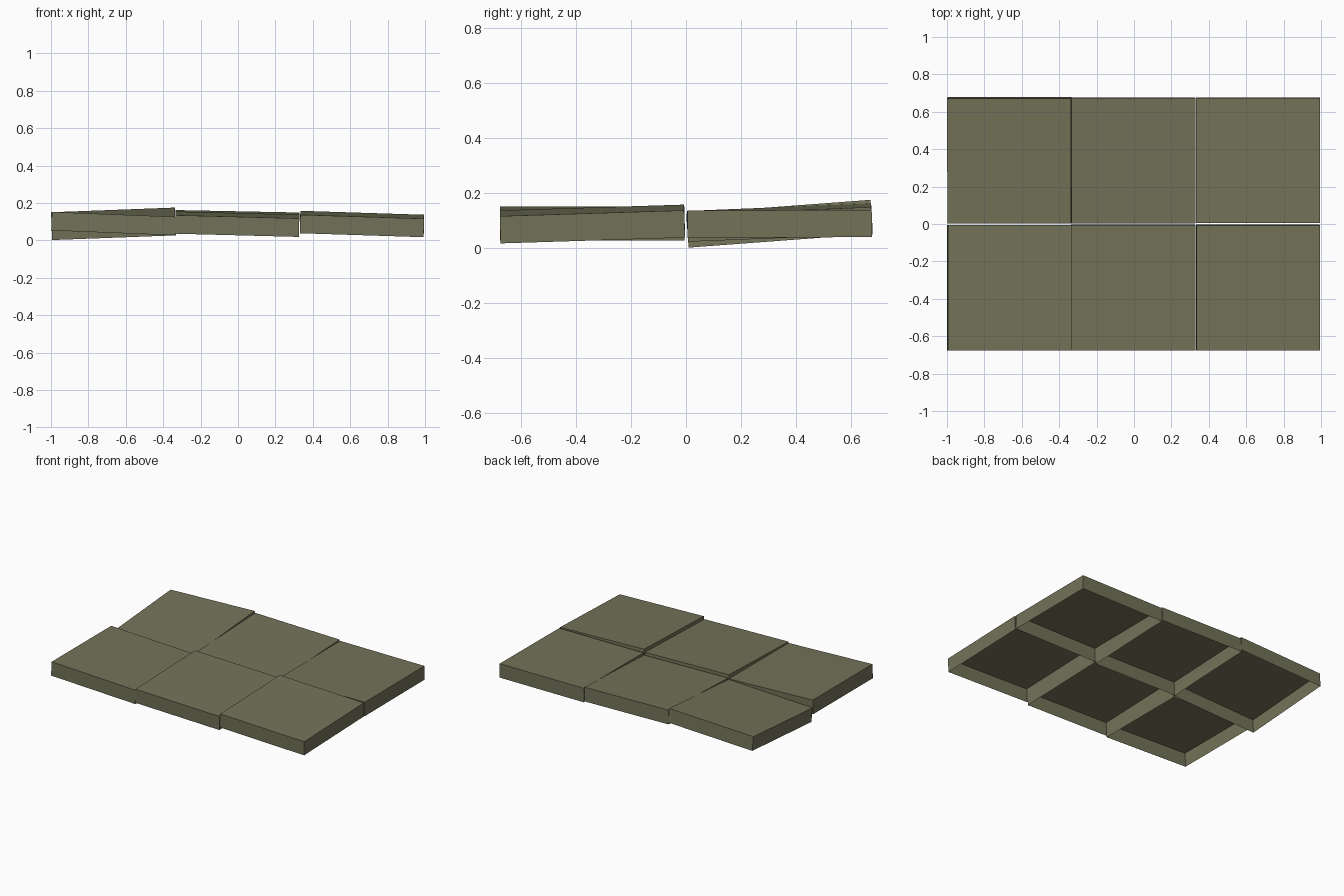
import bpy, bmesh
from mathutils import Vector, Matrix

if "Cube" in bpy.data.objects:
    bpy.data.objects.remove(bpy.data.objects["Cube"])

THICK = 0.099
SIZE_X, SIZE_Y = 0.662, 0.67

mat = bpy.data.materials.new("olive_stone")
mat.diffuse_color = (0.17, 0.17, 0.10, 1)
mat.use_nodes = True
mat.node_tree.nodes["Principled BSDF"].inputs["Base Color"].default_value = mat.diffuse_color


def slab(name, cx, cy, z_mid, rise_x, rise_y):
    """Tilted slab, open underneath; rises are measured across its top."""
    tx = Vector((SIZE_X, 0, rise_x)).normalized()
    up = tx.cross(Vector((0, SIZE_Y, rise_y))).normalized()
    ty = up.cross(tx)
    rot = Matrix((tx, ty, up)).transposed().to_4x4()

    bm = bmesh.new()
    bmesh.ops.create_cube(bm, size=1)
    bottom = [f for f in bm.faces if f.normal.z < -0.5]
    bmesh.ops.delete(bm, geom=bottom, context='FACES_ONLY')
    bmesh.ops.scale(bm, vec=(SIZE_X, SIZE_Y, THICK), verts=bm.verts)

    mesh = bpy.data.meshes.new(name)
    bm.to_mesh(mesh)
    bm.free()
    mesh.materials.append(mat)
    obj = bpy.data.objects.new(name, mesh)
    obj.matrix_world = Matrix.Translation((cx, cy, z_mid - THICK / 2)) @ rot
    bpy.context.collection.objects.link(obj)


# Two rows of three unevenly settled paving slabs
XS = {"left": -0.666, "middle": -0.004, "right": 0.663}
YS = {"front": -0.340, "back": 0.340}
TILTS = {  # mean top height, rise along x, rise along y
    ("left", "front"): (0.139, -0.026, 0.000),
    ("middle", "front"): (0.136, -0.017, 0.020),
    ("right", "front"): (0.137, -0.021, 0.021),
    ("left", "back"): (0.138, 0.025, 0.050),
    ("middle", "back"): (0.142, -0.013, 0.027),
    ("right", "back"): (0.138, -0.001, 0.003),
}
for (col, row), tilt in TILTS.items():
    slab(f"{row}_{col}_slab", XS[col], YS[row], *tilt)
